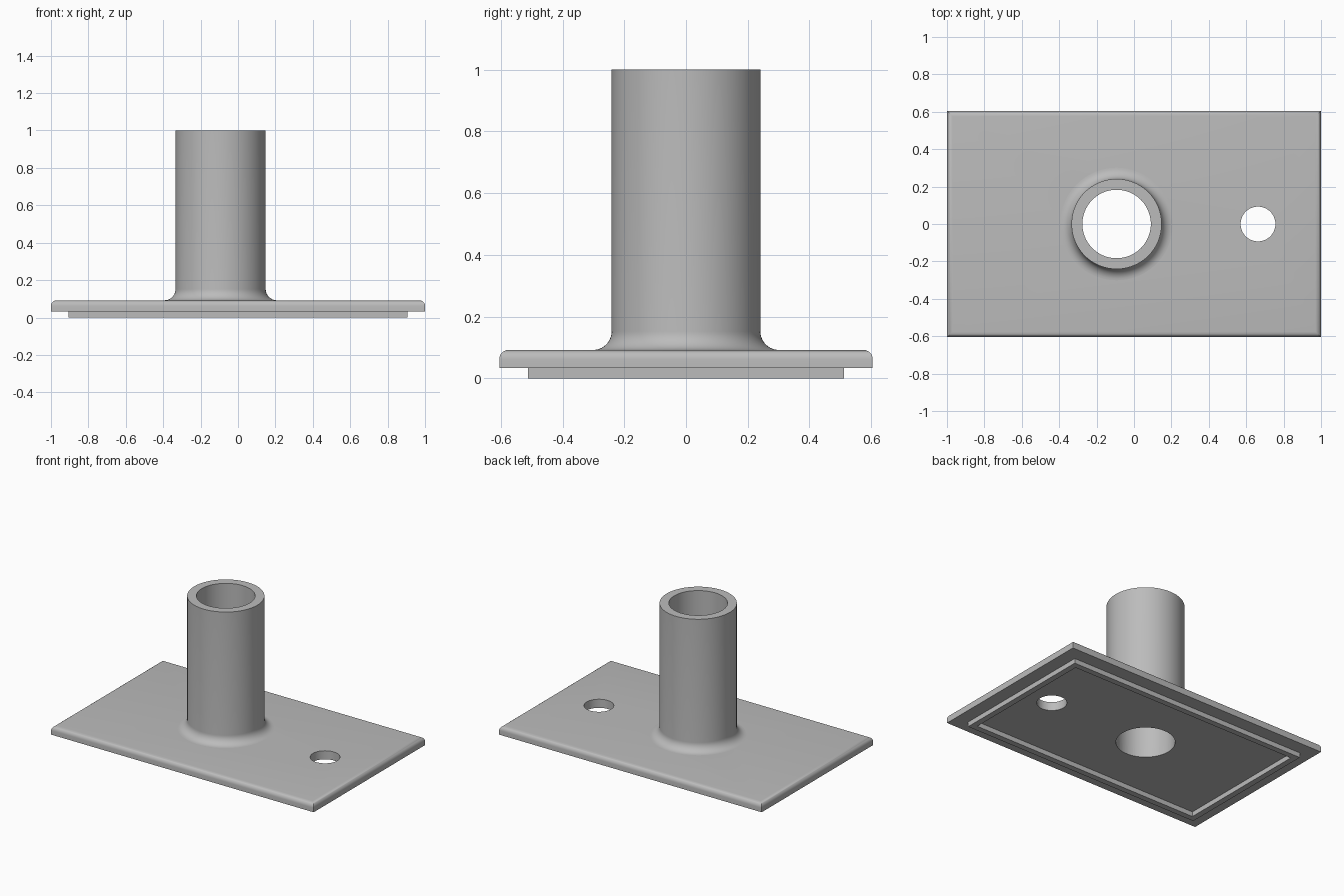
import bpy, bmesh, math
from mathutils import Matrix, Vector

cube = bpy.data.objects.get("Cube")
if cube:
    bpy.data.objects.remove(cube, do_unlink=True)

HALF_X, HALF_Y = 1.0, 0.605
PLATE_BOTTOM, PLATE_TOP = 0.033, 0.092
TUBE_X, OUTER, BORE, FILLET = -0.093, 0.241, 0.183, 0.06
SEGMENTS = 96

grey = bpy.data.materials.new("plain grey")
grey.use_nodes = True
grey.diffuse_color = (0.5, 0.5, 0.5, 1)
grey.node_tree.nodes["Principled BSDF"].inputs["Base Color"].default_value = (0.5, 0.5, 0.5, 1)


def make_object(name, bm):
    bmesh.ops.recalc_face_normals(bm, faces=bm.faces)
    mesh = bpy.data.meshes.new(name)
    bm.to_mesh(mesh)
    bm.free()
    mesh.materials.append(grey)
    obj = bpy.data.objects.new(name, mesh)
    bpy.context.collection.objects.link(obj)
    return obj


def smooth(obj):
    bpy.ops.object.select_all(action="DESELECT")
    obj.select_set(True)
    bpy.context.view_layer.objects.active = obj
    bpy.ops.object.shade_smooth_by_angle(angle=math.radians(35))


def cut_hole(obj, name, x, radius):
    bm = bmesh.new()
    bmesh.ops.create_cone(bm, cap_ends=True, segments=SEGMENTS, radius1=radius,
                          radius2=radius, depth=1,
                          matrix=Matrix.Translation((x, 0, 0)))
    cutter = make_object(name, bm)
    cutter.hide_render = True
    cutter.hide_set(True)
    mod = obj.modifiers.new(name, "BOOLEAN")
    mod.operation = "DIFFERENCE"
    mod.solver = "EXACT"
    mod.object = cutter


# Base plate with rounded upper edges
bm = bmesh.new()
size = (2 * HALF_X, 2 * HALF_Y, PLATE_TOP - PLATE_BOTTOM)
middle = Vector((0, 0, (PLATE_TOP + PLATE_BOTTOM) / 2))
bmesh.ops.create_cube(bm, size=1, matrix=Matrix.Translation(middle) @ Matrix.Diagonal((*size, 1)))
top_edges = [e for e in bm.edges if all(v.co.z > middle.z for v in e.verts)]
bmesh.ops.bevel(bm, geom=top_edges, offset=0.03, segments=6, profile=0.5, affect="EDGES")

# Raised rim under the plate
bm.normal_update()
bottom = [f for f in bm.faces if f.normal.z < -0.9]
bmesh.ops.inset_region(bm, faces=bottom, thickness=0.0925, use_even_offset=True)
rim = bmesh.ops.inset_region(bm, faces=bottom, thickness=0.04, use_even_offset=True)["faces"]
raised = bmesh.ops.extrude_face_region(bm, geom=rim)["geom"]
bmesh.ops.delete(bm, geom=rim, context="FACES_ONLY")
for v in raised:
    if isinstance(v, bmesh.types.BMVert):
        v.co.z = 0
plate = make_object("base_plate", bm)
cut_hole(plate, "bore_cutter", TUBE_X, BORE)
cut_hole(plate, "side_hole_cutter", 0.663, 0.093)
smooth(plate)

# Upright tube with a flared foot, turned from a profile
profile = [(BORE, PLATE_TOP), (BORE, 1), (OUTER, 1)]
for i in range(11):
    a = math.pi / 2 * i / 10
    profile.append((OUTER + FILLET * (1 - math.cos(a)),
                    PLATE_TOP + FILLET * (1 - math.sin(a))))
bm = bmesh.new()
verts = [bm.verts.new((TUBE_X + r, 0, z)) for r, z in profile]
edges = [bm.edges.new(pair) for pair in zip(verts, verts[1:])]
bmesh.ops.spin(bm, geom=verts + edges, cent=(TUBE_X, 0, 0), axis=(0, 0, 1),
               angle=2 * math.pi, steps=SEGMENTS, use_merge=True)
bmesh.ops.remove_doubles(bm, verts=bm.verts, dist=0.0001)
tube = make_object("upright_tube", bm)
# Keep the wall facing outwards
side = max(tube.data.polygons, key=lambda p: p.area * (p.center.x - TUBE_X))
if side.normal.x < 0:
    tube.data.flip_normals()
smooth(tube)
